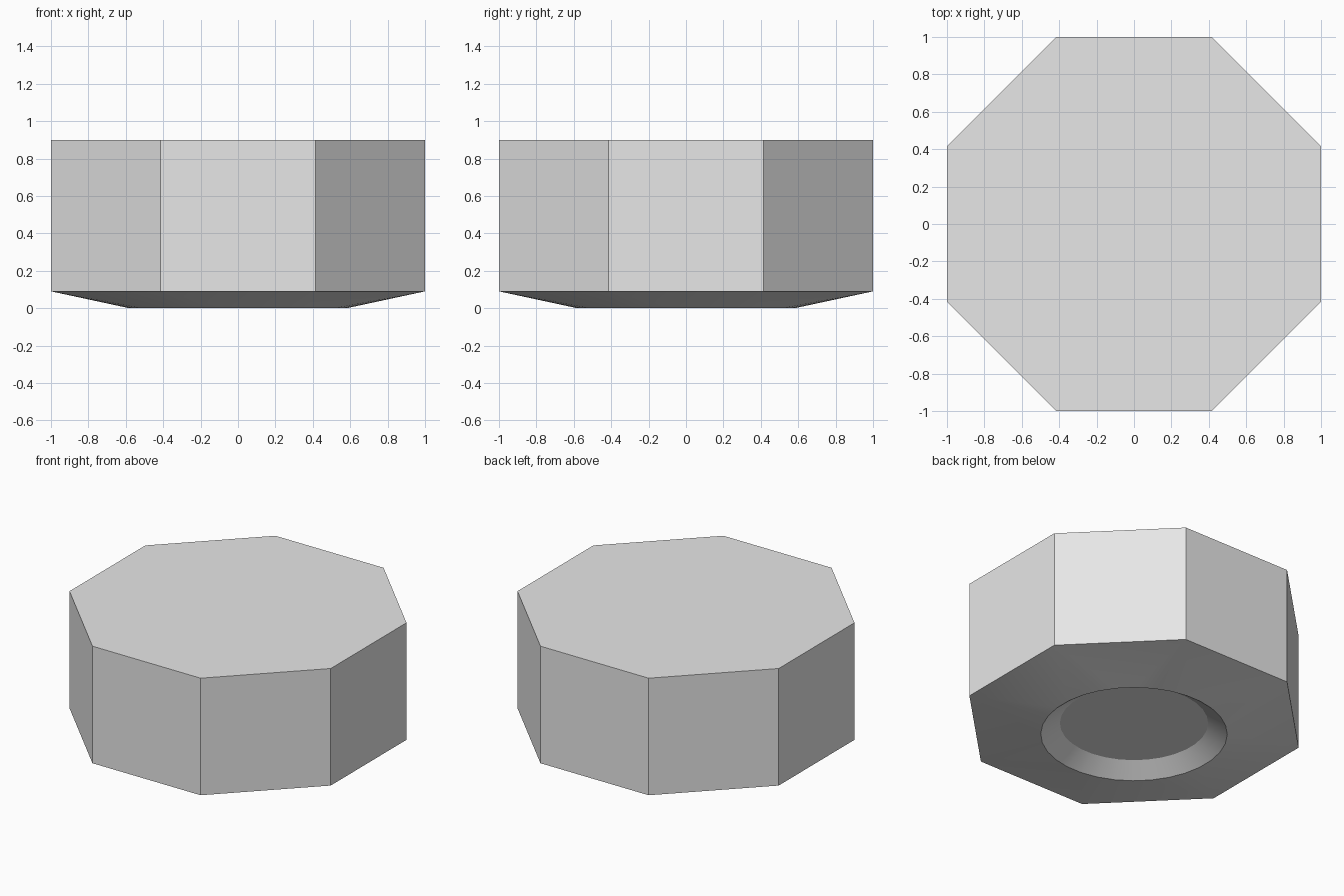
import bpy, bmesh
from math import cos, sin, pi, radians

cube = bpy.data.objects.get("Cube")
if cube:
    bpy.data.objects.remove(cube, do_unlink=True)

SIDES, SEGMENTS = 8, 32
STEP = SEGMENTS // SIDES
TOP, EDGE, FLOOR = 0.90, 0.09, 0.08
CORNER_RADIUS = 1 / cos(pi / SIDES)

grey = bpy.data.materials.new("light grey")
grey.use_nodes = True
grey.diffuse_color = (0.8, 0.8, 0.8, 1)
grey.node_tree.nodes["Principled BSDF"].inputs["Base Color"].default_value = (0.8, 0.8, 0.8, 1)

bm = bmesh.new()


def ring(count, radius, z):
    """Ring of vertices, offset half a step so flats face the axes."""
    angles = [2 * pi * (i + 0.5) / count for i in range(count)]
    return [bm.verts.new((radius * cos(a), radius * sin(a), z)) for a in angles]


def bridge(lower, upper):
    n = len(lower)
    for i in range(n):
        j = (i + 1) % n
        bm.faces.new((lower[i], lower[j], upper[j], upper[i]))


# Octagonal body with flat top
top = ring(SIDES, CORNER_RADIUS, TOP)
edge = ring(SIDES, CORNER_RADIUS, EDGE)
bm.faces.new(top)
bridge(edge, top)

# Shallow underside running from the octagon to the round rim
rim = ring(SEGMENTS, 0.585, 0)
for k in range(SIDES):
    first = k * STEP + STEP // 2 - 2
    for i in range(first, first + STEP - 1):
        bm.faces.new((edge[k], rim[i], rim[i + 1]))
    last = first + STEP - 1
    bm.faces.new((edge[k], rim[last], rim[(last + 1) % SEGMENTS], edge[(k + 1) % SIDES]))

# Sloped round recess with flat floor
floor = ring(SEGMENTS, 0.465, FLOOR)
bridge(rim, floor)
bm.faces.new(floor)
bmesh.ops.recalc_face_normals(bm, faces=bm.faces)

mesh = bpy.data.meshes.new("octagonal_block")
bm.to_mesh(mesh)
bm.free()
mesh.materials.append(grey)
block = bpy.data.objects.new("octagonal_block", mesh)
bpy.context.collection.objects.link(block)

for other in bpy.context.selected_objects:
    other.select_set(False)
block.select_set(True)
bpy.context.view_layer.objects.active = block
bpy.ops.object.shade_smooth_by_angle(angle=radians(30))
